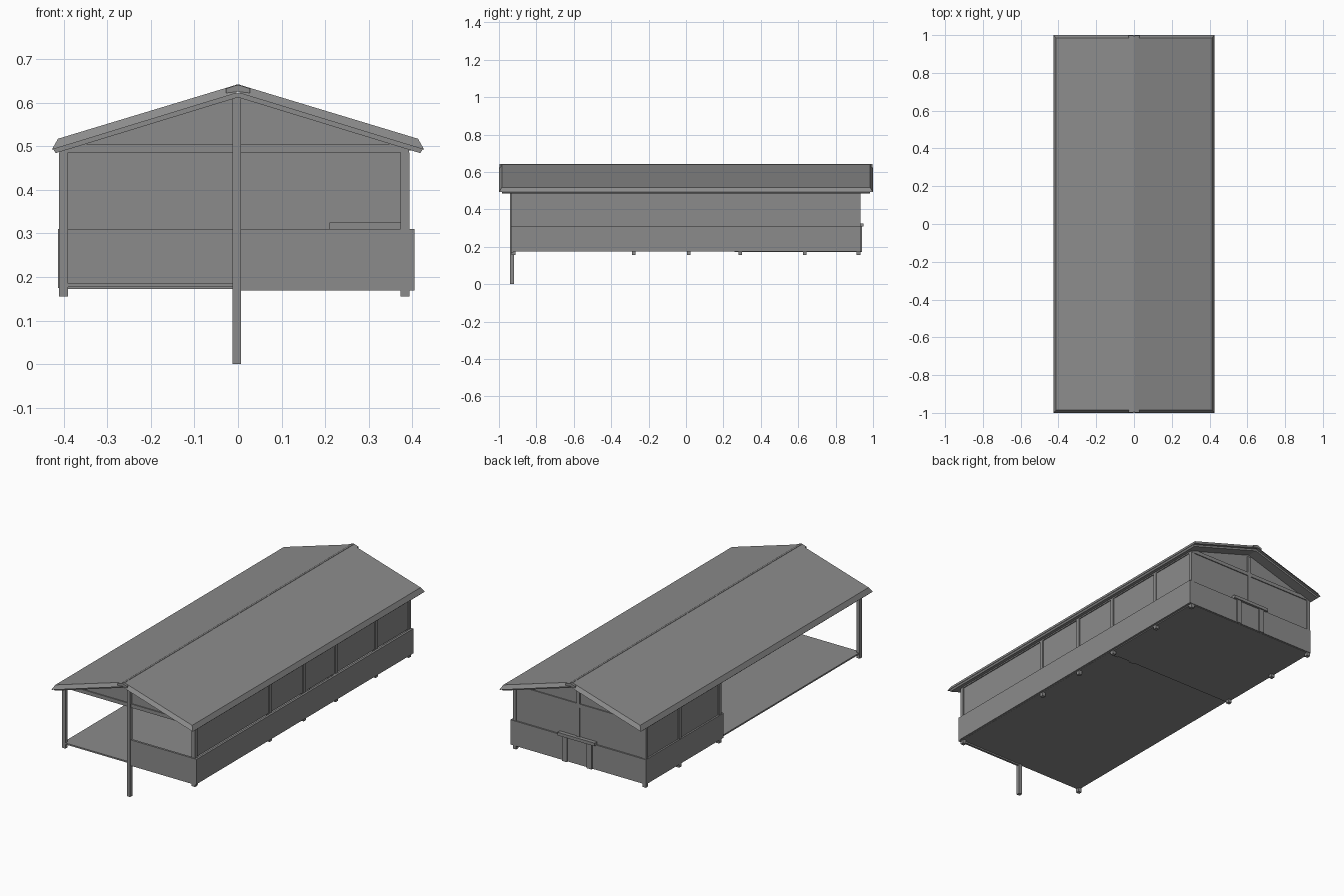
import bpy, bmesh

cube = bpy.data.objects.get("Cube")
if cube:
    bpy.data.objects.remove(cube, do_unlink=True)

grey = bpy.data.materials.new("plain_grey")
grey.use_nodes = True
tone = (0.26, 0.26, 0.26, 1)
grey.diffuse_color = tone
grey.node_tree.nodes["Principled BSDF"].inputs["Base Color"].default_value = tone


def finish(name, bm):
    bmesh.ops.recalc_face_normals(bm, faces=bm.faces)
    mesh = bpy.data.meshes.new(name)
    bm.to_mesh(mesh)
    bm.free()
    mesh.materials.append(grey)
    obj = bpy.data.objects.new(name, mesh)
    bpy.context.collection.objects.link(obj)
    return obj


def box(name, x0, x1, y0, y1, z0, z1):
    bm = bmesh.new()
    bmesh.ops.create_cube(bm, size=1)
    for v in bm.verts:
        v.co.x = x1 if v.co.x > 0 else x0
        v.co.y = y1 if v.co.y > 0 else y0
        v.co.z = z1 if v.co.z > 0 else z0
    return finish(name, bm)


def prism(name, rings):
    """Join two outlines of (x, y, z) points into a closed solid."""
    bm = bmesh.new()
    a, b = [[bm.verts.new(p) for p in ring] for ring in rings]
    bm.faces.new(a)
    bm.faces.new(b)
    for i in range(len(a)):
        j = (i + 1) % len(a)
        bm.faces.new((a[i], a[j], b[j], b[i]))
    return finish(name, bm)


def post(name, x, y, z0, z1, r=0.01):
    return box(name, x - r, x + r, y - r, y + r, z0, z1)


RIGHT, LEFT = 0.383, -0.4        # post lines along both sides
FRONT, BACK, PART = -0.922, 0.922, 0.29
FOOT, SILL, PLATE, TOP = 0.155, 0.31, 0.485, 0.505

# Floors: open terrace and the slightly lower closed room
box("terrace_floor", -0.405, 0.39, -0.93, PART, 0.177, 0.185)
box("room_floor", -0.405, 0.39, 0.268, 0.93, 0.172, 0.185)

# Posts along the sides, with short feet under the floor
for y in (FRONT, -0.28, 0.015, PART, 0.635, BACK):
    post("left_side_post", RIGHT, y, FOOT, PLATE)
for y in (FRONT, PART, 0.635, BACK):
    post("right_side_post", LEFT, y, FOOT, PLATE)
post("front_center_post", -0.003, -0.93, 0, 0.612)
post("back_center_post", 0, BACK, SILL, 0.6)

# Upper wall panels, recessed between the posts
box("left_upper_wall", 0.377, 0.387, FRONT, BACK, SILL, PLATE)
box("right_upper_wall", -0.404, -0.394, PART, BACK, SILL, PLATE)
for name, y in (("back_upper_wall", BACK), ("room_partition", PART)):
    box(name, LEFT, RIGHT, y - 0.005, y + 0.005, 0.185, PLATE)

# Lower cladding bands, standing proud of the posts
box("left_lower_cladding", 0.393, 0.405, -0.935, 0.935, 0.175, SILL)
box("right_lower_cladding", -0.413, -0.41, 0.265, 0.935, 0.175, SILL)
box("right_lower_cladding_inner", -0.41, -0.4, 0.265, 0.935, 0.175, SILL)
box("back_lower_cladding", -0.41, 0.4, 0.925, 0.935, 0.175, SILL)
box("partition_lower_cladding", -0.41, 0.393, 0.265, 0.277, 0.175, SILL)
box("front_half_wall", 0, 0.405, -0.935, -0.923, 0.169, SILL)

# Top plates and tie beams
for name, x in (("left_top_plate", RIGHT), ("right_top_plate", LEFT)):
    box(name, x - 0.009, x + 0.009, -0.93, 0.93, PLATE, 0.503)
for name, y in (("front_tie_beam", FRONT), ("back_tie_beam", BACK)):
    box(name, LEFT, RIGHT, y - 0.01, y + 0.01, PLATE, TOP)

# Gable panels, set back slightly from the beams
for name, y in (("front_gable", FRONT), ("back_gable", BACK), ("partition_gable", PART)):
    outline = ((-0.4, 0.49), (0.4, 0.49), (0, 0.616))
    prism(name, [[(x, y + d, z) for x, z in outline] for d in (-0.004, 0.004)])

# Roof: one half per side, with edges flaring outward toward the bottom
for name, s in (("left", 1), ("right", -1)):
    rings = []
    for e in (-1, 1):
        rings.append([(s * 0.003, e * 0.985, 0.641), (s * 0.413, e * 0.985, 0.517),
                      (s * 0.427, e, 0.492), (s * 0.003, e, 0.622)])
    prism(name + "_roof_slab", rings)
    rings = [[(0, y, 0.623), (s * 0.424, y, 0.493), (s * 0.418, y, 0.484), (0, y, 0.612)]
             for y in (-0.985, 0.985)]
    prism(name + "_roof_lining", rings)
    # Small brackets where the verges meet the ridge
    for e in (-1, 1):
        y0, y1 = sorted((e * 0.985, e * 0.998))
        prism("ridge_bracket", [[(0, y, 0.641), (s * 0.028, y, 0.632),
                                 (s * 0.028, y, 0.622), (0, y, 0.625)] for y in (y0, y1)])
box("ridge_strip", -0.005, 0.005, -0.99, 0.99, 0.625, 0.642)


# Serving shelves, each standing on two legs
def serving_shelf(name, x0, x1, y0, y1, legs):
    box(name + "_top", x0, x1, y0 - 0.006, y1 + 0.006, 0.308, 0.325)
    for x in legs:
        box(name + "_leg", x - 0.015, x + 0.015, y0, y1, 0.173, 0.31)


serving_shelf("back_shelf", -0.112, 0.112, 0.92, 0.942, (-0.075, 0.075))
serving_shelf("partition_shelf", 0.21, 0.375, 0.258, 0.28, (0.235, 0.345))
